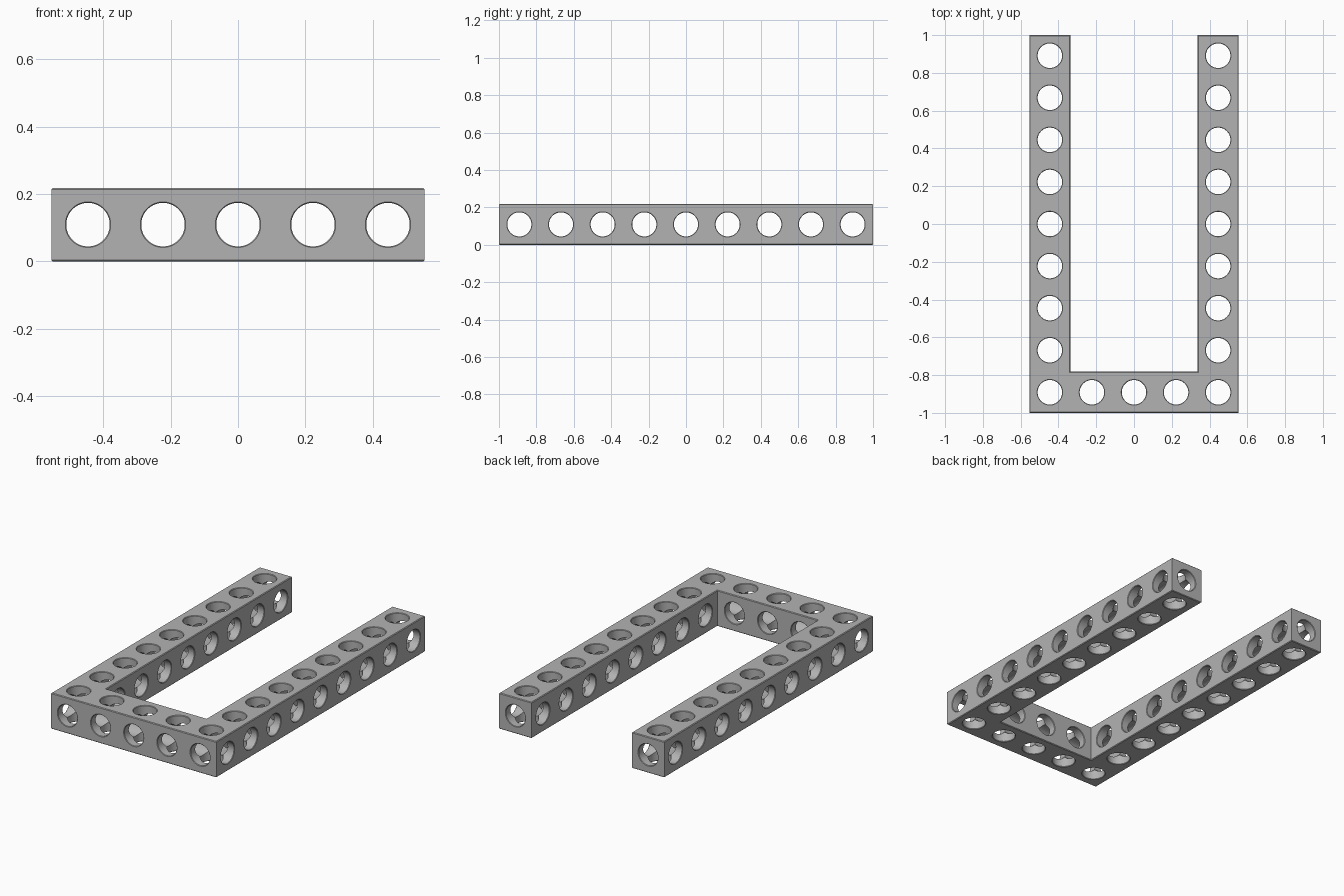
import bpy
import bmesh
from math import cos, sin, pi, radians
from mathutils import Vector

if "Cube" in bpy.data.objects:
    bpy.data.objects.remove(bpy.data.objects["Cube"], do_unlink=True)

WIDTH = 0.218                    # square beam section
PITCH = (2 - WIDTH) / 8          # hole spacing
HALF = 2 * PITCH + WIDTH / 2     # half of the overall x size
BORE = 0.0645
CHAMFER = 0.003
SIDES = 48

grey = bpy.data.materials.new("grey plastic")
grey.use_nodes = True
color = (0.45, 0.45, 0.45, 1)
grey.diffuse_color = color
grey.node_tree.nodes["Principled BSDF"].inputs["Base Color"].default_value = color


def make_object(name, bm):
    bmesh.ops.recalc_face_normals(bm, faces=bm.faces)
    mesh = bpy.data.meshes.new(name)
    bm.to_mesh(mesh)
    bm.free()
    obj = bpy.data.objects.new(name, mesh)
    bpy.context.collection.objects.link(obj)
    return obj


def add_bore(bm, axis, start, end, u, v, radius):
    """Add a cylinder along an axis, flared at both mouths."""
    rings = []
    wide = radius + 2 * CHAMFER
    for t, r in ((start - CHAMFER, wide), (start + CHAMFER, radius),
                 (end - CHAMFER, radius), (end + CHAMFER, wide)):
        ring = []
        for i in range(SIDES):
            a = 2 * pi * (i + 0.5) / SIDES
            p = [u + r * cos(a), v + r * sin(a)]
            p.insert(axis, t)
            ring.append(bm.verts.new(Vector(p)))
        rings.append(ring)
    for low, high in zip(rings, rings[1:]):
        for i in range(SIDES):
            j = (i + 1) % SIDES
            bm.faces.new((low[i], low[j], high[j], high[i]))
    bm.faces.new(rings[0])
    bm.faces.new(rings[-1])


# U-shaped beam frame with chamfered top and bottom edges
inner = HALF - WIDTH
back_of_bar = -1 + WIDTH
outline = [(-HALF, -1), (HALF, -1), (HALF, 1), (inner, 1), (inner, back_of_bar),
           (-inner, back_of_bar), (-inner, 1), (-HALF, 1)]
bm = bmesh.new()
base = bm.faces.new([bm.verts.new((x, y, 0)) for x, y in outline])
extruded = bmesh.ops.extrude_face_region(bm, geom=[base], use_keep_orig=True)
bmesh.ops.translate(bm, vec=(0, 0, WIDTH),
                    verts=[g for g in extruded["geom"] if isinstance(g, bmesh.types.BMVert)])
bmesh.ops.recalc_face_normals(bm, faces=bm.faces)
rims = [e for e in bm.edges if abs(e.verts[0].co.z - e.verts[1].co.z) < 0.001]
bmesh.ops.bevel(bm, geom=rims, offset=0.004, segments=1, affect='EDGES')
frame = make_object("u_shaped_beam_frame", bm)
frame.data.materials.append(grey)

# Hole positions along the crossbar and the arms
mid = WIDTH / 2
columns = [(i - 2) * PITCH for i in range(5)]
rows = [-1 + mid + i * PITCH for i in range(9)]

# Sideways holes
side = bmesh.new()
add_bore(side, 0, -HALF, HALF, rows[0], mid, BORE)
for y in rows[1:]:
    add_bore(side, 0, -HALF, -inner, y, mid, BORE)
    add_bore(side, 0, inner, HALF, y, mid, BORE)

# Lengthwise holes, running right through both arms
length = bmesh.new()
for i, x in enumerate(columns):
    end = 1 if i in (0, 4) else back_of_bar
    add_bore(length, 1, -1, end, x, mid, BORE + 0.0002)

# Upright holes
upright = bmesh.new()
for i, x in enumerate(columns):
    for y in (rows if i in (0, 4) else rows[:1]):
        add_bore(upright, 2, 0, WIDTH, x, y, BORE + 0.0004)

bpy.ops.object.select_all(action='DESELECT')
frame.select_set(True)
bpy.context.view_layer.objects.active = frame

# Cut the holes
for name, bores in (("side_holes", side), ("length_holes", length), ("upright_holes", upright)):
    cutter = make_object(name, bores)
    cutter.hide_render = True
    cut = frame.modifiers.new(name, 'BOOLEAN')
    cut.operation = 'DIFFERENCE'
    cut.solver = 'EXACT'
    cut.object = cutter
    bpy.ops.object.modifier_apply(modifier=cut.name)
    bpy.data.objects.remove(cutter, do_unlink=True)

bpy.ops.object.shade_smooth_by_angle(angle=radians(30))
